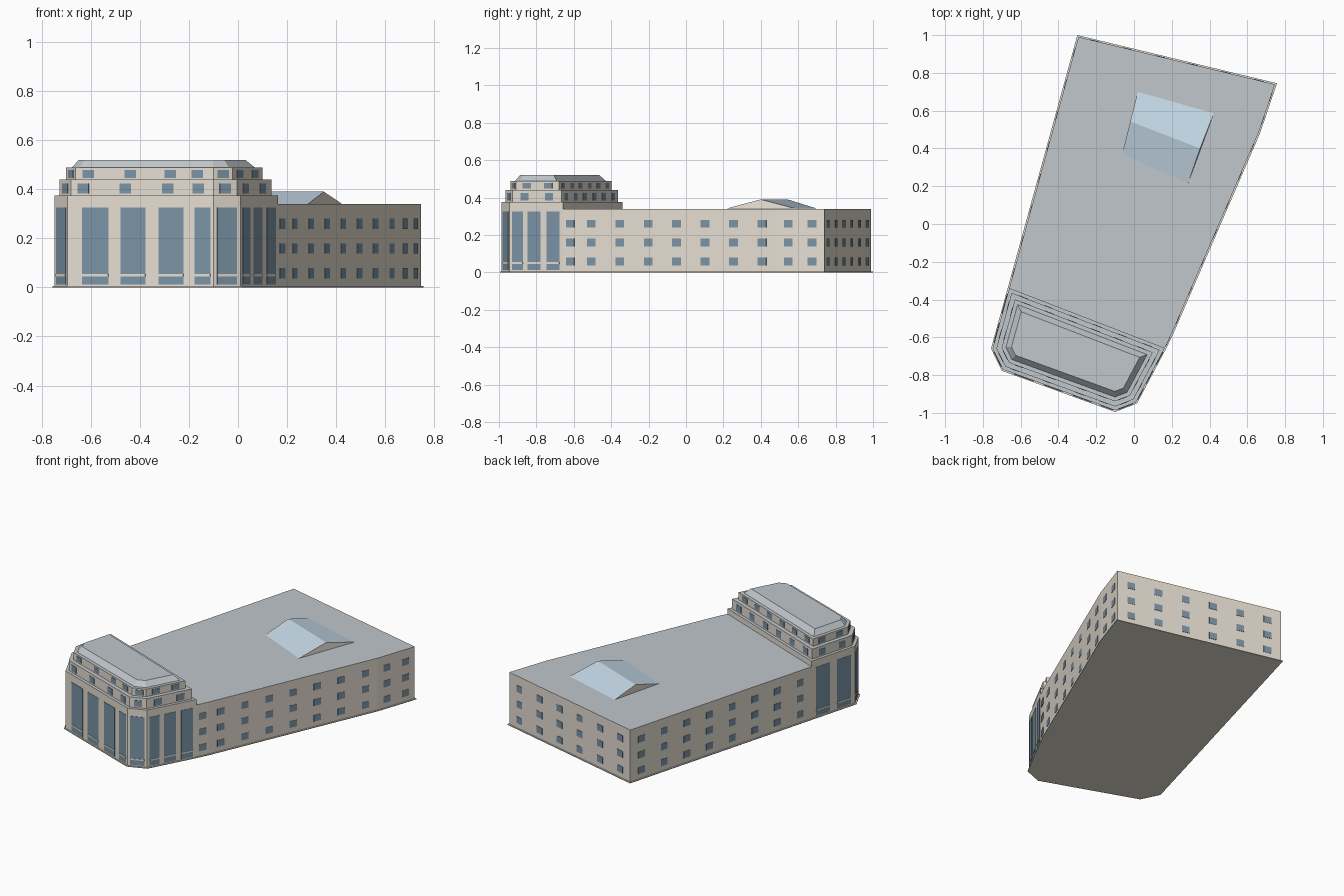
import bpy, bmesh
from mathutils import Vector

if "Cube" in bpy.data.objects:
    bpy.data.objects.remove(bpy.data.objects["Cube"])


def mat(name, rgb):
    m = bpy.data.materials.new(name)
    m.diffuse_color = (*rgb, 1)
    m.use_nodes = True
    m.node_tree.nodes["Principled BSDF"].inputs["Base Color"].default_value = m.diffuse_color
    return m


STONE = mat("stone", (0.80, 0.74, 0.65))
ROOF = mat("roof_grey", (0.53, 0.57, 0.60))
GLASS = mat("window_glass", (0.20, 0.30, 0.39))
SKY = mat("skylight_glass", (0.56, 0.70, 0.81))


def finish(bm, name, mats):
    me = bpy.data.meshes.new(name)
    bm.to_mesh(me)
    bm.free()
    for m in mats:
        me.materials.append(m)
    ob = bpy.data.objects.new(name, me)
    bpy.context.collection.objects.link(ob)
    return ob


def inset(poly, d):
    """Move every edge of a counter-clockwise outline inward by d."""
    out = []
    n = len(poly)
    for i in range(n):
        p = Vector(poly[i])
        a = (p - Vector(poly[i - 1])).normalized()
        b = (Vector(poly[(i + 1) % n]) - p).normalized()
        na, nb = Vector((-a.y, a.x)), Vector((-b.y, b.x))
        out.append(tuple(p + (na + nb) * d / (1 + na.dot(nb))))
    return out


def prism(name, low, high, z0, z1, mats, bottom=False):
    """Walls from one outline to another, second material on the top."""
    bm = bmesh.new()
    lo = [bm.verts.new((x, y, z0)) for x, y in low]
    hi = [bm.verts.new((x, y, z1)) for x, y in high]
    n = len(lo)
    for i in range(n):
        j = (i + 1) % n
        bm.faces.new((lo[i], lo[j], hi[j], hi[i]))
    bm.faces.new(hi).material_index = 1
    if bottom:
        bm.faces.new(lo[::-1])
    return finish(bm, name, mats)


def panel(bm, p, q, t0, t1, z0, z1, proud=0.002):
    """Thin box lying on wall p-q between fractions t0 and t1."""
    p, q = Vector(p), Vector(q)
    d = (q - p).normalized()
    n = Vector((d.y, -d.x)) * proud
    a, b = p.lerp(q, t0), p.lerp(q, t1)
    ring = [a - n, a + n, b + n, b - n]
    lo = [bm.verts.new((v.x, v.y, z0)) for v in ring]
    hi = [bm.verts.new((v.x, v.y, z1)) for v in ring]
    for i in range(4):
        j = (i + 1) % 4
        bm.faces.new((lo[i], lo[j], hi[j], hi[i]))
    bm.faces.new(hi)
    bm.faces.new(lo[::-1])


def even(p, q, n, width):
    """Fractions of n evenly spaced windows of a given width."""
    h = width / (Vector(q) - Vector(p)).length / 2
    return [((i + .5) / n - h, (i + .5) / n + h) for i in range(n)]


# Footprint, counter-clockwise; the head is the last five points plus the first
outer = [(.17, -.66), (.206, -.586), (.667, .48), (.757, .745), (-.30, 1.0),
         (-.668, -.337), (-.757, -.66), (-.70, -.777), (-.10, -.995), (.016, -.95)]
walls = inset(outer, .008)

prism("plinth", outer, outer, 0, .005, [STONE, STONE], True)
prism("main_block", walls, walls, .005, .34, [STONE, ROOF])

# Stepped front head
head = walls[5:] + walls[:1]
tier2, tier3 = inset(head, .019), inset(head, .045)
roof_low, roof_high = inset(head, .066), inset(head, .094)
prism("head_parapet", head, head, .34, .375, [STONE, ROOF])
prism("middle_tier", tier2, tier2, .375, .44, [STONE, ROOF])
prism("upper_tier", tier3, tier3, .44, .488, [STONE, ROOF])
prism("head_roof", roof_low, roof_high, .488, .52, [ROOF, ROOF])

# Small windows in three rows on the main block
bm = bmesh.new()
for i, n in enumerate((1, 7, 2, 6, 8)):
    p, q = walls[i], walls[i + 1]
    for t0, t1 in even(p, q, n, .05):
        for z in (.058, .159, .26):
            panel(bm, p, q, t0, t1, z - .021, z + .021)
finish(bm, "block_windows", [GLASS])

# Tall windows of the head, with a pale transom bar across each
bm, bars = bmesh.new(), bmesh.new()
tall = [[(.10, .42), (.58, .90)], [(.14, .86)],
        [(.10, .28), (.363, .534), (.623, .795), (.87, .98)],
        [(.14, .86)], [(.05, .25), (.34, .58), (.69, .93)]]
for i, spans in enumerate(tall):
    for t0, t1 in spans:
        panel(bm, head[i], head[i + 1], t0, t1, .012, .326)
        panel(bars, head[i], head[i + 1], t0, t1, .045, .054, .004)
finish(bm, "tall_windows", [GLASS])
finish(bars, "transom_bars", [STONE])

# Windows of the two upper tiers; the front ones sit at given x positions
bm = bmesh.new()
for ring, z0, z1, xs in ((tier2, .383, .423, (-.631, -.459, -.286, -.161)),
                         (tier3, .447, .479, (-.61, -.439, -.276, -.165))):
    for i, n in enumerate((2, 1, 0, 1, 2, 6)):
        p, q = ring[i], ring[(i + 1) % 6]
        spans = even(p, q, n, .05)
        if n == 0:
            w = q[0] - p[0]
            spans = [((x - .023 - p[0]) / w, (x + .023 - p[0]) / w) for x in xs]
        for t0, t1 in spans:
            panel(bm, p, q, t0, t1, z0, z1)
finish(bm, "tier_windows", [GLASS])

# Gabled skylight with stone ends
bm = bmesh.new()
left = [bm.verts.new(v) for v in ((-.063, .37, .341), (-.02, .543, .39), (.02, .70, .341))]
right = [bm.verts.new(v) for v in ((.286, .215, .341), (.35, .40, .39), (.423, .586, .341))]
for i in (0, 1):
    bm.faces.new((left[i], right[i], right[i + 1], left[i + 1]))
for end in (left[::-1], right):
    bm.faces.new(end).material_index = 1
bmesh.ops.recalc_face_normals(bm, faces=bm.faces)
for f in bm.faces:
    if f.material_index == 0 and f.normal.z < 0:
        f.normal_flip()
finish(bm, "skylight", [SKY, STONE])
